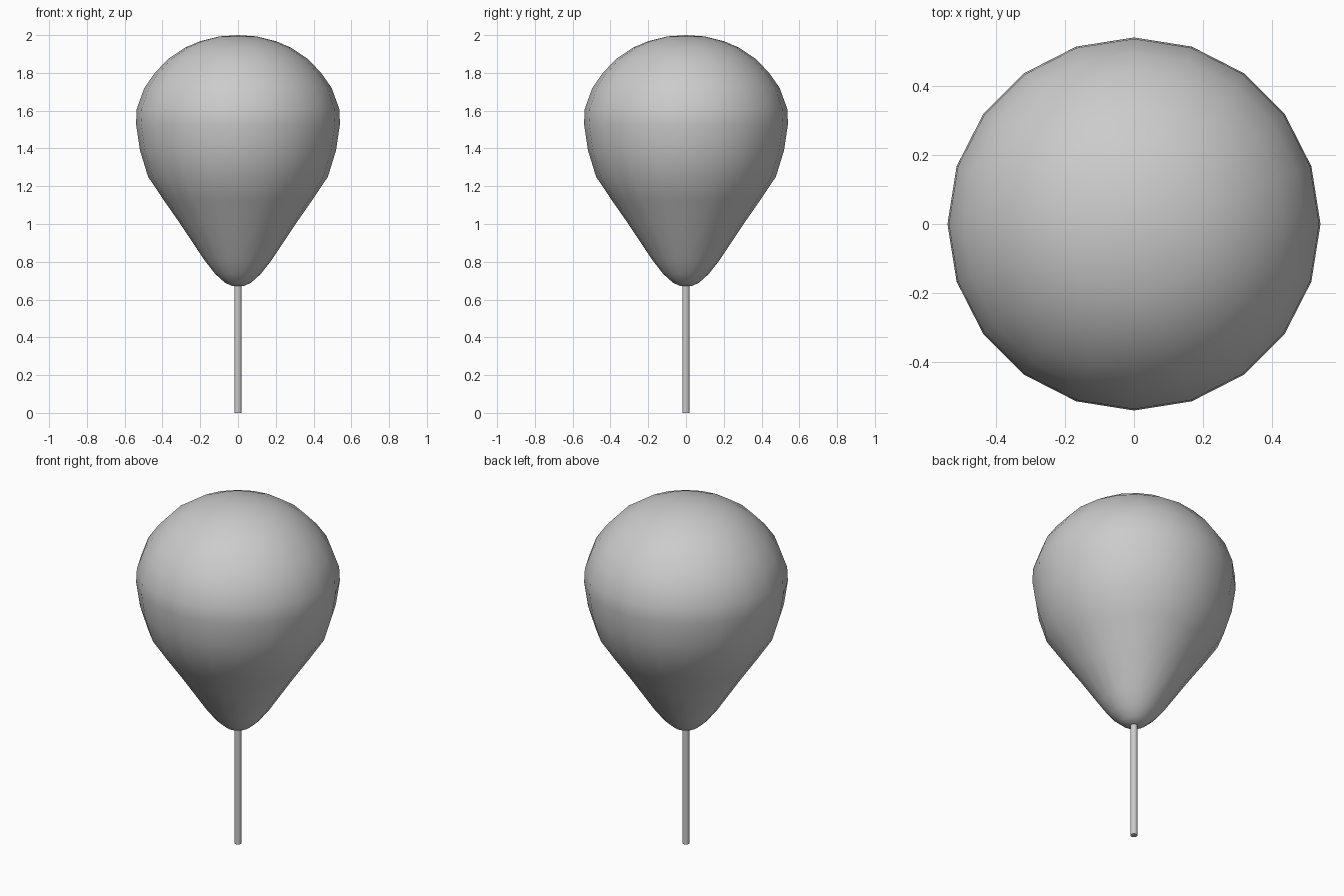
import bpy, bmesh
from math import cos, sin, tau, radians

if "Cube" in bpy.data.objects:
    bpy.data.objects.remove(bpy.data.objects["Cube"])


def lathe(name, profile, sides, angle=60):
    """Spin (radius, z) points around z; zero radius makes a pole."""
    bm = bmesh.new()
    rings = []
    for r, z in profile:
        n = sides if r > 0 else 1
        rings.append([bm.verts.new((r * cos(tau * i / sides), r * sin(tau * i / sides), z))
                      for i in range(n)])
    for a, b in zip(rings, rings[1:]):
        for i in range(sides):
            j = (i + 1) % sides
            if len(a) == 1:
                bm.faces.new((a[0], b[j], b[i]))
            elif len(b) == 1:
                bm.faces.new((a[i], a[j], b[0]))
            else:
                bm.faces.new((a[i], a[j], b[j], b[i]))
    bmesh.ops.recalc_face_normals(bm, faces=bm.faces)
    mesh = bpy.data.meshes.new(name)
    bm.to_mesh(mesh)
    bm.free()
    obj = bpy.data.objects.new(name, mesh)
    bpy.context.collection.objects.link(obj)
    bpy.ops.object.select_all(action='DESELECT')
    obj.select_set(True)
    bpy.context.view_layer.objects.active = obj
    bpy.ops.object.shade_smooth_by_angle(angle=radians(angle))
    return obj


# Teardrop head: rounded tip, tapering cone, dome on top
lathe("head", [(0, .67), (.035, .673), (.07, .69), (.12, .735), (.175, .805),
               (.305, 1.0), (.39, 1.122), (.476, 1.25), (.519, 1.39), (.54, 1.53),
               (.536, 1.61), (.496, 1.72), (.44, 1.80), (.37, 1.874),
               (.28, 1.934), (.20, 1.968), (.10, 1.993), (0, 2.0)], 20)

# Thin stick below
lathe("stick", [(0, 0), (.019, 0), (.019, .72), (0, .72)], 12)
